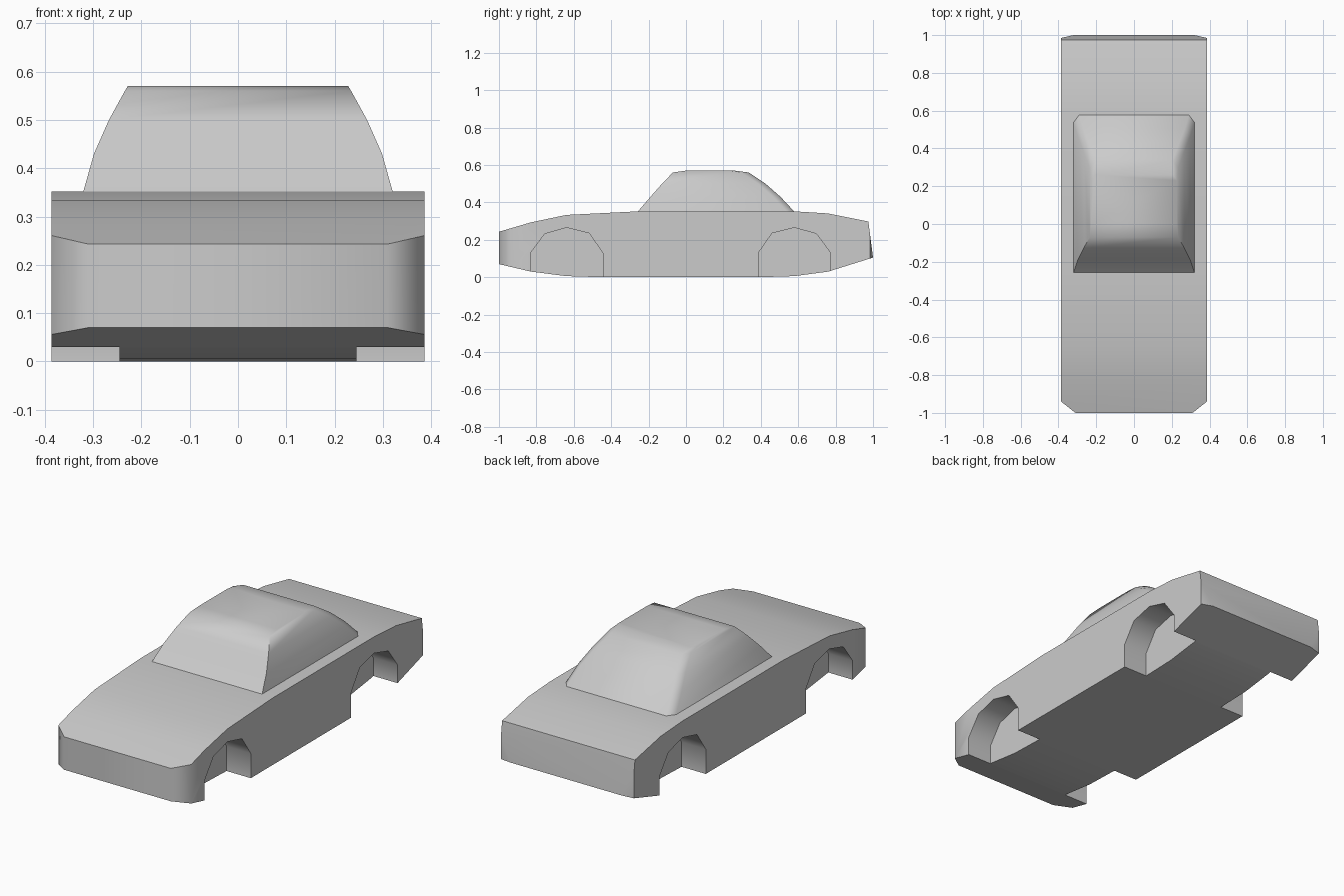
import bpy, bmesh
from math import radians

if "Cube" in bpy.data.objects:
    bpy.data.objects.remove(bpy.data.objects["Cube"])


def to_object(name, bm):
    bmesh.ops.recalc_face_normals(bm, faces=bm.faces)
    mesh = bpy.data.meshes.new(name)
    bm.to_mesh(mesh)
    bm.free()
    obj = bpy.data.objects.new(name, mesh)
    bpy.context.collection.objects.link(obj)
    return obj


def loft(name, rings):
    """Skin equal-length rings of points and cap both ends."""
    bm = bmesh.new()
    loops = [[bm.verts.new(p) for p in ring] for ring in rings]
    n = len(loops[0])
    for a, b in zip(loops, loops[1:]):
        for i in range(n):
            j = (i + 1) % n
            bm.faces.new((a[i], a[j], b[j], b[i]))
    bm.faces.new(loops[0])
    bm.faces.new(loops[-1])
    return to_object(name, bm)


def side_prism(name, profile, x0, x1):
    return loft(name, [[(x, y, z) for y, z in profile] for x in (x0, x1)])


def cut(obj, cutter, operation):
    mod = obj.modifiers.new("cut", 'BOOLEAN')
    mod.operation = operation
    mod.solver = 'EXACT'
    mod.object = cutter
    bpy.context.view_layer.objects.active = obj
    bpy.ops.object.modifier_apply(modifier=mod.name)
    bpy.data.objects.remove(cutter, do_unlink=True)


def smooth(obj, angle):
    bpy.ops.object.select_all(action='DESELECT')
    obj.select_set(True)
    bpy.context.view_layer.objects.active = obj
    bpy.ops.object.shade_smooth_by_angle(angle=radians(angle))


# Lower body: side profile swept across the width
body_profile = [(-1, 0.07), (-1, 0.243), (-0.83, 0.293), (-0.64, 0.333),
                (-0.26, 0.352), (0.58, 0.352), (0.76, 0.341), (0.975, 0.298),
                (1, 0.105), (0.76, 0.03), (0.58, 0.006), (0.39, 0),
                (-0.445, 0), (-0.64, 0.006), (-0.83, 0.03)]
body = side_prism("car_body", body_profile, -0.386, 0.386)

# Plan outline trims the front and rear corners
half = [(0.31, -1.1), (0.31, -1), (0.386, -0.94),
        (0.386, 0.985), (0.32, 1), (0.32, 1.1)]
plan = [(x * 1.0001, y) for x, y in half] + [(-x * 1.0001, y) for x, y in reversed(half)]
cut(body, loft("corner_trim", [[(x, y, z) for x, y in plan] for z in (-0.2, 0.6)]),
    'INTERSECT')

# Wheel wells on both sides
arch = [(-0.193, -0.1), (-0.193, 0.13), (-0.117, 0.232), (0, 0.265),
        (0.12, 0.235), (0.193, 0.13), (0.193, -0.1)]
for y0, flip in ((-0.638, 1), (0.58, -1)):
    for s in (-1, 1):
        profile = [(y0 + flip * y, z) for y, z in arch]
        cut(body, side_prism("wheel_well", profile, s * 0.245, s * 0.5), 'DIFFERENCE')
smooth(body, 60)

# Cabin: stacked rings (height, half width, front, back)
levels = [(0.342, 0.323, -0.268, 0.587), (0.352, 0.32, -0.257, 0.578),
          (0.43, 0.298, -0.19, 0.505), (0.50, 0.267, -0.128, 0.425),
          (0.56, 0.234, -0.07, 0.335)]
rings = []
for z, w, f, b in levels:
    right = [(w, f, z), (w, b - 0.04, z), (w - 0.03, b, z)]
    rings.append(right + [(-x, y, h) for x, y, h in reversed(right)])
# Roof crown
w = 0.228
right = [(w, 0.0, 0.57), (w, 0.23, 0.57), (w - 0.02, 0.26, 0.57)]
rings.append(right + [(-x, y, h) for x, y, h in reversed(right)])
smooth(loft("cabin", rings), 60)
